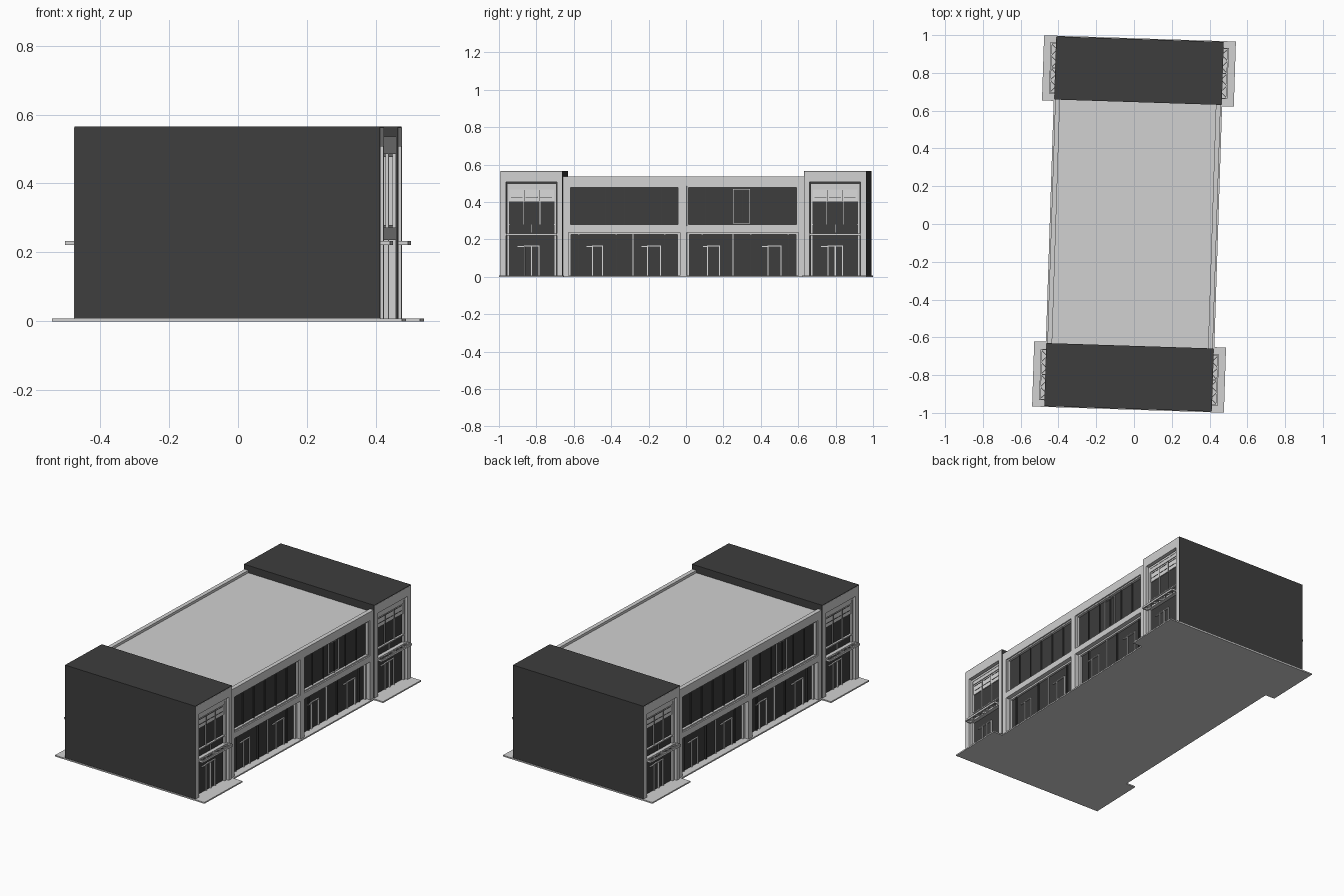
import bpy, bmesh, math
from mathutils import Matrix, Vector

if "Cube" in bpy.data.objects:
    bpy.data.objects.remove(bpy.data.objects["Cube"])

TURN = Matrix.Rotation(math.radians(-1.85), 4, 'Z')   # whole building sits slightly turned


def mat(name, c):
    m = bpy.data.materials.new(name)
    m.diffuse_color = (*c, 1)
    m.use_nodes = True
    m.node_tree.nodes["Principled BSDF"].inputs["Base Color"].default_value = m.diffuse_color
    return m


LIGHT = mat("light_grey", (0.64, 0.64, 0.64))
DARK = mat("dark_grey", (0.048, 0.048, 0.048))
GLASS = mat("dark_glass", (0.046, 0.046, 0.046))
TRIM = mat("pale_trim", (0.70, 0.70, 0.70))


def part(name, material, boxes, both=True, bars=()):
    """Boxes (x0,x1,y0,y1,z0,z1); both=True repeats them half a turn round."""
    bm = bmesh.new()
    for x0, x1, y0, y1, z0, z1 in boxes:
        m = Matrix.Translation(((x0 + x1) / 2, (y0 + y1) / 2, (z0 + z1) / 2))
        m = m @ Matrix.Diagonal((x1 - x0, y1 - y0, z1 - z0, 1))
        bmesh.ops.create_cube(bm, size=1, matrix=m)
    # flat diagonal bars: (xa, ya, xb, yb, z)
    for xa, ya, xb, yb, z in bars:
        d = Vector((xb - xa, yb - ya, 0))
        m = Matrix.Translation(((xa + xb) / 2, (ya + yb) / 2, z))
        m = m @ Matrix.Rotation(math.atan2(d.y, d.x), 4, 'Z')
        m = m @ Matrix.Diagonal((d.length, 0.004, 0.005, 1))
        bmesh.ops.create_cube(bm, size=1, matrix=m)
    if both:
        dup = bmesh.ops.duplicate(bm, geom=bm.verts[:] + bm.edges[:] + bm.faces[:])
        vs = [g for g in dup["geom"] if isinstance(g, bmesh.types.BMVert)]
        bmesh.ops.rotate(bm, verts=vs, cent=(0, 0, 0), matrix=Matrix.Rotation(math.pi, 3, 'Z'))
    bm.transform(TURN)
    me = bpy.data.meshes.new(name)
    bm.to_mesh(me)
    bm.free()
    me.materials.append(material)
    ob = bpy.data.objects.new(name, me)
    bpy.context.collection.objects.link(ob)
    return ob


def frame(x0, x1, y0, y1, z0, z1, w, bottom=True):
    """Rectangular frame of bars, width w, lying in the facade plane."""
    b = [(x0, x1, y0, y0 + w, z0, z1), (x0, x1, y1 - w, y1, z0, z1),
         (x0, x1, y0 + w, y1 - w, z1 - w, z1)]
    if bottom:
        b.append((x0, x1, y0 + w, y1 - w, z0, z0 + w))
    return b


# ground slab, one outline extruded: wider at the two end blocks
pts = [(0.508, 0.983), (0.508, 0.638), (0.446, 0.638), (0.446, -0.638), (0.508, -0.638), (0.508, -0.983)]
pts += [(-x, -y) for x, y in pts]
bm = bmesh.new()
f = bm.faces.new([bm.verts.new((x, y, 0)) for x, y in pts])
ext = bmesh.ops.extrude_face_region(bm, geom=[f])
bmesh.ops.translate(bm, vec=(0, 0, 0.008), verts=[v for v in ext["geom"] if isinstance(v, bmesh.types.BMVert)])
bmesh.ops.recalc_face_normals(bm, faces=bm.faces)
bm.transform(TURN)
me = bpy.data.meshes.new("ground_slab")
bm.to_mesh(me)
bm.free()
me.materials.append(LIGHT)
bpy.context.collection.objects.link(bpy.data.objects.new("ground_slab", me))

# ---------------------------------------------------------------- middle wing
G, U, F = 0.40, 0.415, 0.438     # ground glass, upper glass, facade planes
part("shop_glass", GLASS, [(-G, G, -0.645, 0.645, 0.006, 0.25)], False)
part("upper_glass", GLASS, [(-U, U, -0.645, 0.645, 0.25, 0.51)], False)
part("flat_roof", LIGHT, [(-U, U, -0.645, 0.645, 0.51, 0.522)], False)
part("parapet", LIGHT, [(U - 0.002, F, -0.645, 0.645, 0.485, 0.537)])
part("floor_band", LIGHT, [(G - 0.01, F, -0.645, 0.645, 0.236, 0.272)])
part("wing_columns", LIGHT,
     [(G - 0.01, F, y - w, y + w, 0.006, 0.49) for y, w in ((-0.63, 0.015), (0, 0.018), (0.63, 0.015))])
bays = ((-0.615, -0.018), (0.018, 0.615))
part("upper_window_frames", LIGHT,
     [b for y0, y1 in bays for b in frame(U - 0.002, F - 0.008, y0, y1, 0.27, 0.487, 0.010)])
part("upper_mullions", DARK,
     [(U - 0.002, U + 0.006, y0 + (y1 - y0) * i / 6 - 0.003, y0 + (y1 - y0) * i / 6 + 0.003, 0.28, 0.477)
      for y0, y1 in bays for i in range(1, 6)])
part("upper_opening_light", TRIM, frame(U - 0.002, U + 0.007, 0.264, 0.356, 0.285, 0.47, 0.003))

# shop fronts: posts, door frames and sills
part("shop_posts", DARK,
     [(G - 0.002, G + 0.008, y - 0.004, y + 0.004, 0.006, 0.236) for y in (-0.36, -0.1, 0.1, 0.36, 0.56, -0.56)])
doors = []
for y0, y1 in ((-0.49, -0.43), (-0.195, -0.12), (0.125, 0.195), (0.45, 0.525)):
    doors += frame(G - 0.002, G + 0.008, y0, y1, 0.008, 0.168, 0.005, False)
    doors.append((G - 0.002, G + 0.008, y0 - 0.03, y0, 0.16, 0.165))
doors += [(G - 0.002, G + 0.008, y - 0.0025, y + 0.0025, 0.008, 0.236) for y in (-0.27, 0.265)]
part("shop_doors", TRIM, doors)
part("shop_heads", LIGHT, [(G - 0.002, G + 0.012, y0, y1, 0.226, 0.237) for y0, y1 in bays])
part("shop_edge_posts", LIGHT,
     [(G - 0.002, G + 0.014, y - 0.007, y + 0.007, 0.006, 0.236) for y in (-0.61, -0.025, 0.025, 0.61)])

# ---------------------------------------------------------------- end blocks
C, B, T = 0.418, 0.443, 0.003    # recessed glass plane, block face, skin thickness
Y0, Y1, H = 0.645, 0.979, 0.566
part("block_core", DARK, [(-C, C, Y0, Y1, 0.006, H)])
part("block_shell", DARK,
     [b for s in (-1, 1) for x in [sorted((s * (C - 0.001), s * B))] for b in (
         (*x, Y0, Y0 + T, 0.006, H), (*x, Y1 - T, Y1, 0.006, H), (*x, Y0, Y1, H - T, H))])


def facade(boxes):
    """Place boxes given with y measured from the block middle on both ends of a side."""
    m = (Y0 + Y1) / 2
    return [(a, b, c + s * m, d + s * m, e, g) for s in (-1, 1) for a, b, c, d, e, g in boxes]


h = (Y1 - Y0) / 2 - T
part("block_portal", LIGHT, facade([
    (C - 0.001, B + 0.001, -h, -0.136, 0.006, H - T), (C - 0.001, B + 0.001, 0.136, h, 0.006, H - T),
    (C - 0.001, B + 0.001, -0.136, 0.136, 0.507, H - T)]))
part("block_inner_frame", LIGHT, facade(
    frame(C - 0.001, C + 0.012, -0.132, 0.132, 0.006, 0.500, 0.013, False)
    + [(C - 0.001, C + 0.010, -0.119, 0.119, 0.466, 0.488),
       (C - 0.001, C + 0.012, -0.119, 0.119, 0.276, 0.283)]))
part("block_louvre_panel", TRIM, facade([(C - 0.001, C + 0.005, -0.119, 0.119, 0.403, 0.467)]))
part("block_louvre_lines", DARK, facade(
    [(C, C + 0.007, -0.11 + 0.078 * i, -0.11 + 0.078 * i + 0.062, z, z + 0.0025)
     for i in range(3) for z in (0.425, 0.455)]
    + [(C, C + 0.007, y - 0.001, y + 0.001, 0.405, 0.465) for y in (-0.04, 0.04)]))
part("block_mullions", TRIM, facade(
    [(C - 0.001, C + 0.007, y - 0.002, y + 0.002, 0.283, 0.403) for y in (-0.045, 0.045)]
    + [(C - 0.001, C + 0.007, -0.002, 0.002, 0.236, 0.276)]))
part("block_doors", TRIM, facade(
    frame(C - 0.001, C + 0.008, -0.042, 0.042, 0.008, 0.168, 0.005, False)
    + [(C - 0.001, C + 0.008, -0.003, 0.003, 0.008, 0.165),
       (C - 0.001, C + 0.008, -0.075, -0.042, 0.16, 0.165)]))

# open canopies over the block doors
N = 8
zig = []
for s in (-1, 1):
    for i in range(N):
        ya, yb = [s * 0.812 - 0.13 + 0.26 * k / N for k in (i, i + 1)]
        xa, xb = (0.436, 0.468) if i % 2 else (0.468, 0.436)
        zig.append((xa, ya, xb, yb, 0.227))
part("canopies", LIGHT, facade([
    (0.464, 0.472, -0.136, 0.136, 0.221, 0.233), (C, 0.440, -0.136, 0.136, 0.221, 0.233),
    (0.43, 0.472, -0.136, -0.130, 0.221, 0.233), (0.43, 0.472, 0.130, 0.136, 0.221, 0.233),
    (0.43, 0.472, -0.003, 0.003, 0.221, 0.233)]), True, zig)
